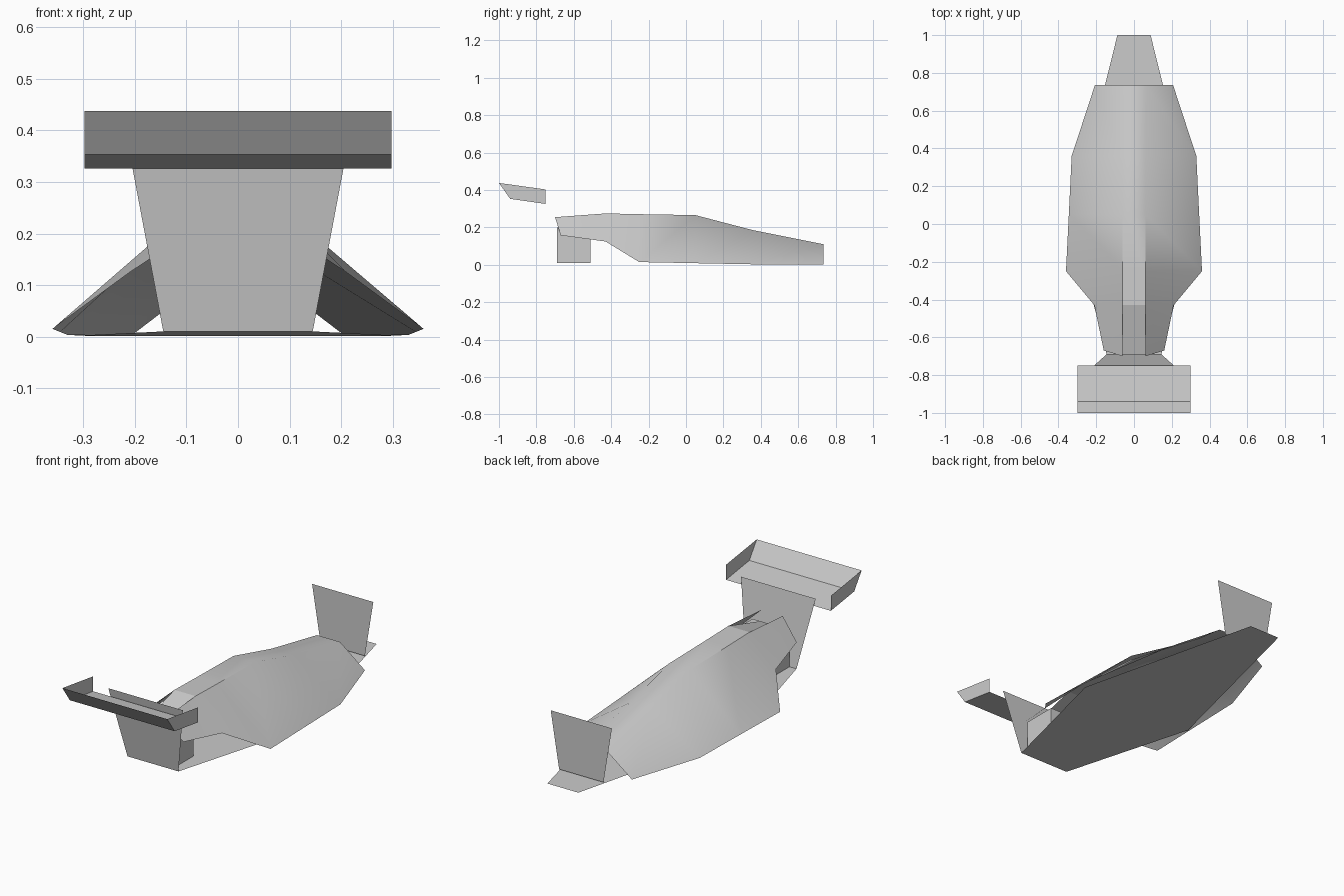
import bpy
import math
from mathutils import Vector

cube = bpy.data.objects.get("Cube")
if cube:
    bpy.data.objects.remove(cube, do_unlink=True)

grey = bpy.data.materials.new("light_grey")
grey.use_nodes = True
colour = (0.6, 0.6, 0.6, 1)
grey.diffuse_color = colour
grey.node_tree.nodes["Principled BSDF"].inputs["Base Color"].default_value = colour


def make_part(name, verts, faces):
    mesh = bpy.data.meshes.new(name)
    mesh.from_pydata([Vector(v) for v in verts], [], faces)
    mesh.materials.append(grey)
    obj = bpy.data.objects.new(name, mesh)
    bpy.context.collection.objects.link(obj)
    return obj


def symmetric_plate(name, rows):
    """Sheet through rows of (half width, y, z), mirrored across the middle."""
    verts = [(s * x, y, z) for x, y, z in rows for s in (-1, 1)]
    faces = [(2 * i, 2 * i + 1, 2 * i + 3, 2 * i + 2) for i in range(len(rows) - 1)]
    return make_part(name, verts, faces)


# Body shell: ridge and hem points per station, front to back
ridge = [(.065, .735, .11), (.06, .36, .185), (.06, .05, .266),
         (.06, -.25, .271), (.06, -.43, .275), (.06, -.70, .255)]
hem = [(.207, .735, .002), (.33, .36, .003), (.345, .05, .009),
       (.36, -.25, .015), (.21, -.43, .125), (.16, -.67, .158)]
verts, faces = [], []
for (rx, ry, rz), (hx, hy, hz) in zip(ridge, hem):
    verts += [(-hx, hy, hz), (-rx, ry, rz), (rx, ry, rz), (hx, hy, hz)]
for i in range(len(ridge) - 1):
    for j in range(3):
        if j == 1 and i == len(ridge) - 2:
            continue  # the tail is split in the middle
        a = 4 * i + j
        faces.append((a, a + 4, a + 5, a + 1))
body = make_part("body_shell", verts, faces)
bpy.ops.object.select_all(action="DESELECT")
bpy.context.view_layer.objects.active = body
body.select_set(True)
bpy.ops.object.shade_smooth_by_angle(angle=math.radians(39))

# Sloping deck between the two tail halves
symmetric_plate("tail_deck", [(.06, -.69, .2), (.06, -.43, .275)])

# Floor, reaching forward as the nose
symmetric_plate("floor", [(.145, -.69, .01), (.33, .02, .001), (.088, 1, .004)])

# Upright plates at the rear and the nose
symmetric_plate("rear_plate", [(.145, -.69, .01), (.212, -.75, .365)])
symmetric_plate("nose_plate", [(.126, .85, .01), (.174, .85, .30)])

# Gearbox block under the tail
bpy.ops.mesh.primitive_cube_add(size=1, location=(0, -.6, .105))
block = bpy.context.object
block.name = "gearbox_block"
block.scale = (.21, .18, .19)
block.data.materials.append(grey)

# Wing: bottom, slanted flap and end plates, open on top
symmetric_plate("wing_blade", [(.298, -1, .438), (.298, -.94, .353), (.298, -.75, .326)])
for side, x in (("left", .298), ("right", -.298)):
    make_part(side + "_wing_end",
              [(x, -1, .438), (x, -.94, .353), (x, -.75, .326), (x, -.75, .403)],
              [(0, 1, 2, 3)])
